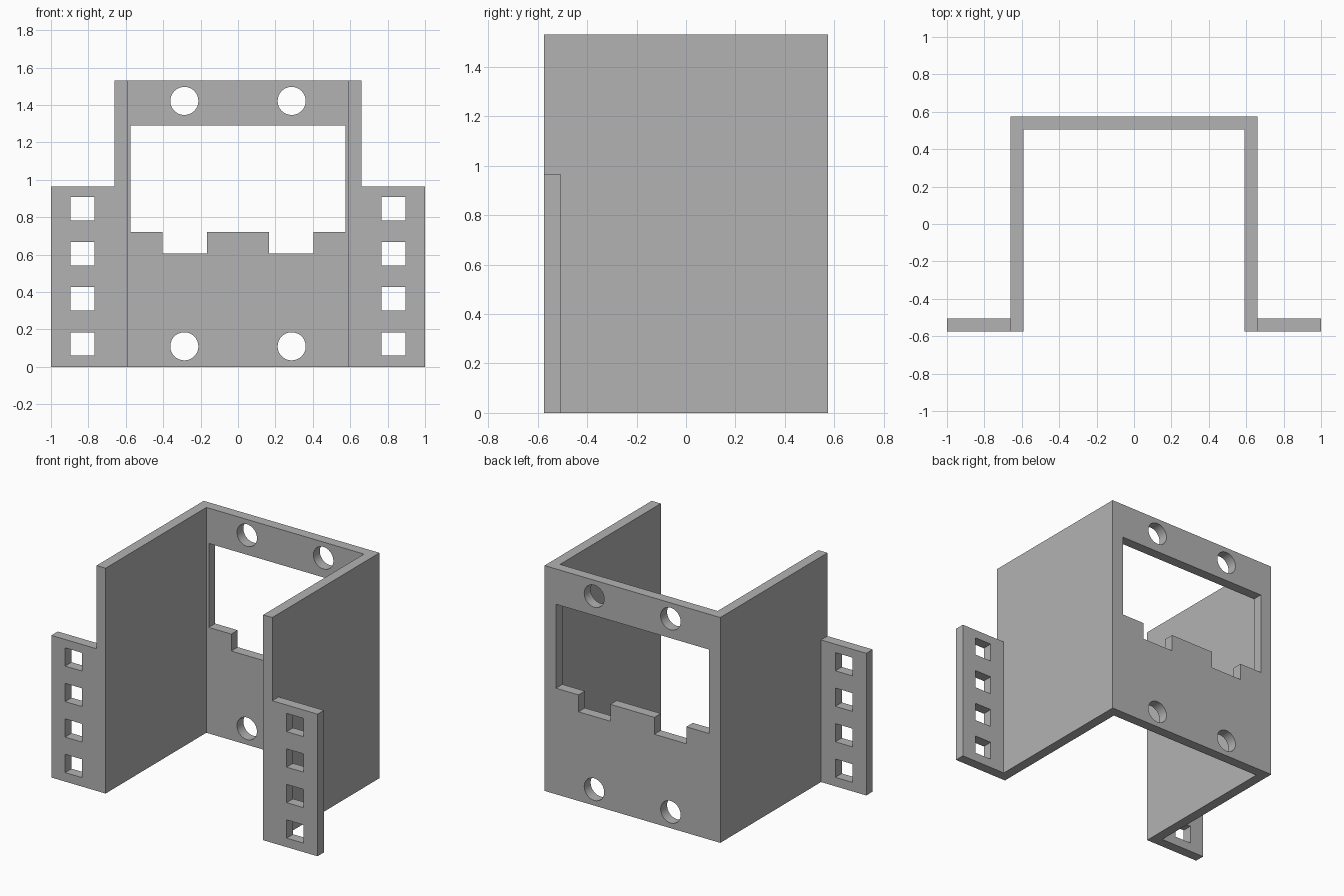
import bpy
import math

cube = bpy.data.objects.get("Cube")
if cube:
    bpy.data.objects.remove(cube, do_unlink=True)

HEIGHT, EAR_HEIGHT = 1.53, 0.965
OUT, INNER = 0.66, 0.592           # half widths of the channel
FRONT, BACK, THICK = -0.575, 0.575, 0.069

grey = bpy.data.materials.new("plain grey")
grey.use_nodes = True
colour = (0.45, 0.45, 0.45, 1)
grey.diffuse_color = colour
grey.node_tree.nodes["Principled BSDF"].inputs["Base Color"].default_value = colour


def prism(name, outline, to_point, low, high):
    """Extrude a 2D outline between two levels; to_point maps (u, v, level) to xyz."""
    n = len(outline)
    verts = [to_point(u, v, level) for level in (low, high) for u, v in outline]
    faces = [tuple(reversed(range(n))), tuple(range(n, 2 * n))]
    faces += [(i, (i + 1) % n, n + (i + 1) % n, n + i) for i in range(n)]
    mesh = bpy.data.meshes.new(name)
    mesh.from_pydata(verts, [], faces)
    mesh.materials.append(grey)
    obj = bpy.data.objects.new(name, mesh)
    bpy.context.collection.objects.link(obj)
    return obj


def plan(u, v, level):
    return (u, v, level)


def elevation(u, v, level):
    return (u, -level, v)


def rect(u0, u1, v0, v1):
    return [(u0, v0), (u1, v0), (u1, v1), (u0, v1)]


def combine(target, tool, operation):
    mod = target.modifiers.new(operation.lower(), 'BOOLEAN')
    mod.object, mod.operation, mod.solver = tool, operation, 'EXACT'
    bpy.context.view_layer.objects.active = target
    bpy.ops.object.modifier_apply(modifier=mod.name)
    bpy.data.objects.remove(tool, do_unlink=True)


def punch(target, outline, y_low, y_high):
    combine(target, prism("cutter", outline, elevation, -y_high, -y_low), 'DIFFERENCE')


# U-shaped channel, open at the front
half = [(OUT, BACK), (OUT, FRONT), (INNER, FRONT), (INNER, BACK - THICK)]
u_shape = half + [(-x, y) for x, y in reversed(half)]
bracket = prism("mounting_bracket", u_shape[::-1], plan, 0, HEIGHT)

# Side flanges, let into the walls so they merge
for side in (-1, 1):
    x0, x1 = sorted((side * 0.625, side * 1.0))
    flange = prism("flange", rect(x0, x1, FRONT, FRONT + THICK), plan, 0, EAR_HEIGHT)
    combine(bracket, flange, 'UNION')

# Square slots in the flanges
for side in (-1, 1):
    for row in range(4):
        x, z = side * 0.832, 0.123 + row * 0.241
        punch(bracket, rect(x - 0.064, x + 0.064, z - 0.062, z + 0.062), -0.7, -0.4)

# Back window with two notches in its sill
SILL, NOTCH, TOP = 0.72, 0.605, 1.29
right_half = [(0.165, SILL), (0.165, NOTCH), (0.405, NOTCH),
              (0.405, SILL), (0.574, SILL), (0.574, TOP)]
window = right_half + [(-x, z) for x, z in reversed(right_half)]
punch(bracket, window, 0.4, 0.7)

# Round screw holes in the back
for x in (-0.287, 0.287):
    for z in (0.11, 1.422):
        ring = [(x + 0.075 * math.cos(a), z + 0.075 * math.sin(a))
                for a in (math.tau * i / 48 for i in range(48))]
        punch(bracket, ring, 0.4, 0.7)

# Smooth hole walls, crisp edges elsewhere
bpy.ops.object.select_all(action='DESELECT')
bracket.select_set(True)
bpy.context.view_layer.objects.active = bracket
bpy.ops.object.shade_smooth_by_angle(angle=math.radians(30))
